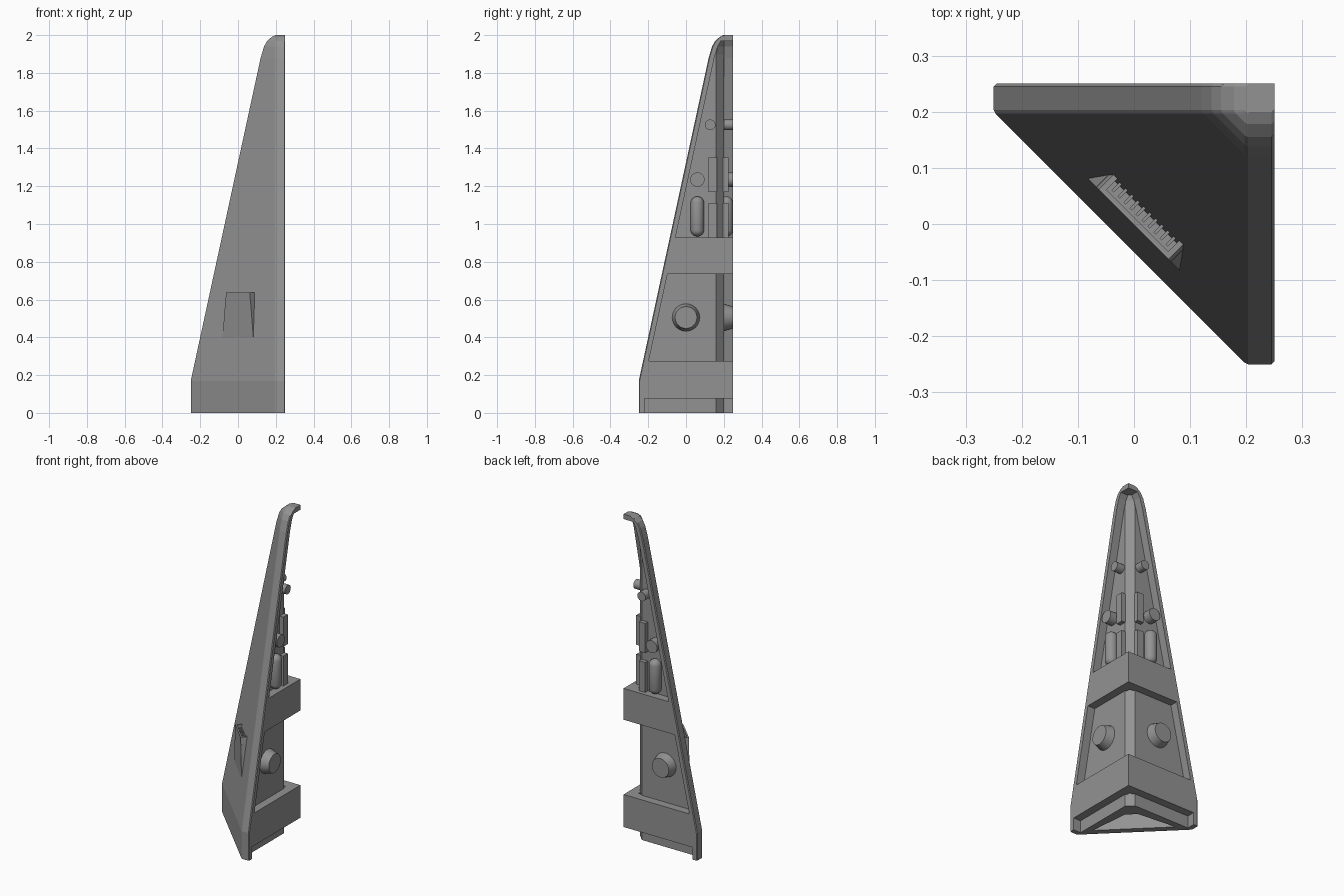
import bpy, bmesh, math
from mathutils import Matrix, Vector

if "Cube" in bpy.data.objects:
    bpy.data.objects.remove(bpy.data.objects["Cube"])

# leading-edge profile: height -> edge coordinate
EDGE = [(0, -.25), (.17, -.25), (1.88, .12), (1.94, .138), (1.97, .155), (1.99, .178), (2, .2)]

# dark grey finish
metal = bpy.data.materials.new("dark_grey")
metal.diffuse_color = (.29, .29, .29, 1)
metal.use_nodes = True
metal.node_tree.nodes["Principled BSDF"].inputs["Base Color"].default_value = metal.diffuse_color


def edge(z):
    for (z0, e0), (z1, e1) in zip(EDGE, EDGE[1:]):
        if z <= z1:
            return e0 + (e1 - e0) * (z - z0) / (z1 - z0)
    return EDGE[-1][1]


def finish(bm, name, smooth=False):
    bmesh.ops.remove_doubles(bm, verts=bm.verts, dist=1e-5)
    bmesh.ops.recalc_face_normals(bm, faces=bm.faces)
    me = bpy.data.meshes.new(name)
    bm.to_mesh(me)
    bm.free()
    me.materials.append(metal)
    ob = bpy.data.objects.new(name, me)
    bpy.context.collection.objects.link(ob)
    if smooth:
        bpy.ops.object.select_all(action='DESELECT')
        ob.select_set(True)
        bpy.context.view_layer.objects.active = ob
        bpy.ops.object.shade_smooth_by_angle(angle=math.radians(35))
    return ob


def loft(name, section, levels):
    bm = bmesh.new()
    rings = [[bm.verts.new((x, y, z)) for x, y in section(z)] for z in levels]
    for a, b in zip(rings, rings[1:]):
        n = len(a)
        for i in range(n):
            j = (i + 1) % n
            bm.faces.new((a[i], a[j], b[j], b[i]))
    bm.faces.new(rings[0])
    bm.faces.new(rings[-1])
    return finish(bm, name)


def mirrored(half):
    # complete a cross-section by reflecting it across the x = y plane
    return half + [(y, x) for x, y in reversed(half)]


def rim(e):
    # softened outer corners of the flange
    return [(.197, e + .003), (.203, e), (.245, e), (.25, e + .005)]


def shell_section(z):
    e = edge(z)
    r = e + .03
    return mirrored(rim(e) + [(.25, r), (.2, r), (.2, max(.16, r))])


def band_section(z):
    r = edge(z) + .03
    return [(.25, r), (.25, .25), (r, .25), (r, .19), (.19, .19), (.19, r)]


def tip_section(z):
    e = edge(z)
    half = rim(e)
    return half + [(.25, .25)] + [(y, x) for x, y in reversed(half)]


# main fin shell, recessed on its two rear sides
shell = loft("fin_shell", shell_section, [0, .17, 1.88, 1.898, 1.94, 1.97])
loft("hooked_tip", tip_section, [1.97, 1.99, 2])

# hollow underside
cutter = loft("underside_cutter", lambda z: [(-.16, .165), (.09, .14), (.14, .09), (.165, -.16)], [-.1, .25])
cutter.hide_render = True
mod = shell.modifiers.new("hollow", 'BOOLEAN')
mod.object = cutter
mod.operation = 'DIFFERENCE'
mod.solver = 'EXACT'
bpy.context.view_layer.objects.active = shell
bpy.ops.object.modifier_apply(modifier=mod.name)
bpy.data.objects.remove(cutter)

# raised cross bands
loft("lower_band", band_section, [.075, .17, .275])
loft("upper_band", band_section, [.735, .928])


def on_both_sides(name, build, smooth=False):
    # build(bm) uses x outward, y along the side, z up
    for side in ("right", "back"):
        bm = bmesh.new()
        build(bm)
        if side == "back":
            for v in bm.verts:
                v.co = Vector((v.co.y, v.co.x, v.co.z))
        finish(bm, f"{name}_{side}", smooth)


def knob(y, z, r0, r1, out, segs=24):
    def build(bm):
        d = out - .19
        m = Matrix.Translation((.19 + d / 2, y, z)) @ Matrix.Rotation(math.pi / 2, 4, 'Y')
        bmesh.ops.create_cone(bm, cap_ends=True, segments=segs, radius1=r0, radius2=r1, depth=d, matrix=m)
    return build


def block(y0, y1, z0, z1, out):
    def build(bm):
        m = Matrix.Translation(((out + .19) / 2, (y0 + y1) / 2, (z0 + z1) / 2)) @ \
            Matrix.Diagonal((out - .19, y1 - y0, z1 - z0, 1))
        bmesh.ops.create_cube(bm, size=1, matrix=m)
    return build


def capsule(bm):
    bmesh.ops.create_uvsphere(bm, u_segments=20, v_segments=11, radius=.036)
    for v in bm.verts:
        v.co += Vector((.214, .06, 1.04 + math.copysign(.07, v.co.z)))


# fittings on the recessed panels
on_both_sides("large_knob", knob(0, .505, .076, .058, .25), True)
on_both_sides("capsule_tank", capsule, True)
on_both_sides("middle_stud", knob(.06, 1.235, .038, .038, .25), True)
on_both_sides("upper_stud", knob(.128, 1.525, .028, .028, .25), True)
on_both_sides("lower_block", block(.12, .163, .92, 1.112, .225))
on_both_sides("upper_block", block(.12, .163, 1.17, 1.352, .225))


def prism(name, pts, w0, w1):
    # pts are (x+y, z, use_top_width), spread sideways across the diagonal face
    bm = bmesh.new()
    ends = []
    for w in (0, 1):
        ring = []
        for s, z, top in pts:
            u = w1[w] if top else w0[w]
            ring.append(bm.verts.new((s / 2 + u / math.sqrt(2), s / 2 - u / math.sqrt(2), z)))
        ends.append(ring)
    n = len(pts)
    for i in range(n):
        j = (i + 1) % n
        bm.faces.new((ends[0][i], ends[0][j], ends[1][j], ends[1][i]))
    bm.faces.new(ends[0])
    bm.faces.new(ends[1])
    finish(bm, name)


# front scoop: wedge base, lip, cheeks and cooling slats
prism("scoop_base", [(-.001, .4, 0), (-.001, .595, 1), (.08, .595, 1), (.08, .4, 0)], (-.115, .115), (-.094, .094))
prism("scoop_lip", [(-.001, .59, 0), (-.001, .638, 1), (.012, .638, 1), (.012, .59, 0)], (-.094, .094), (-.088, .088))
for s in (-1, 1):
    prism("scoop_cheek", [(-.001, .59, 0), (-.001, .638, 1), (.07, .638, 1), (.07, .59, 0)],
          (s * .078, s * .094), (s * .078, s * .088))
for i in range(10):
    u = -.068 + i * .136 / 9
    prism("scoop_slat", [(.02, .59, 0), (.02, .625, 0), (.07, .625, 0), (.07, .59, 0)],
          (u - .003, u + .003), (u, u))
